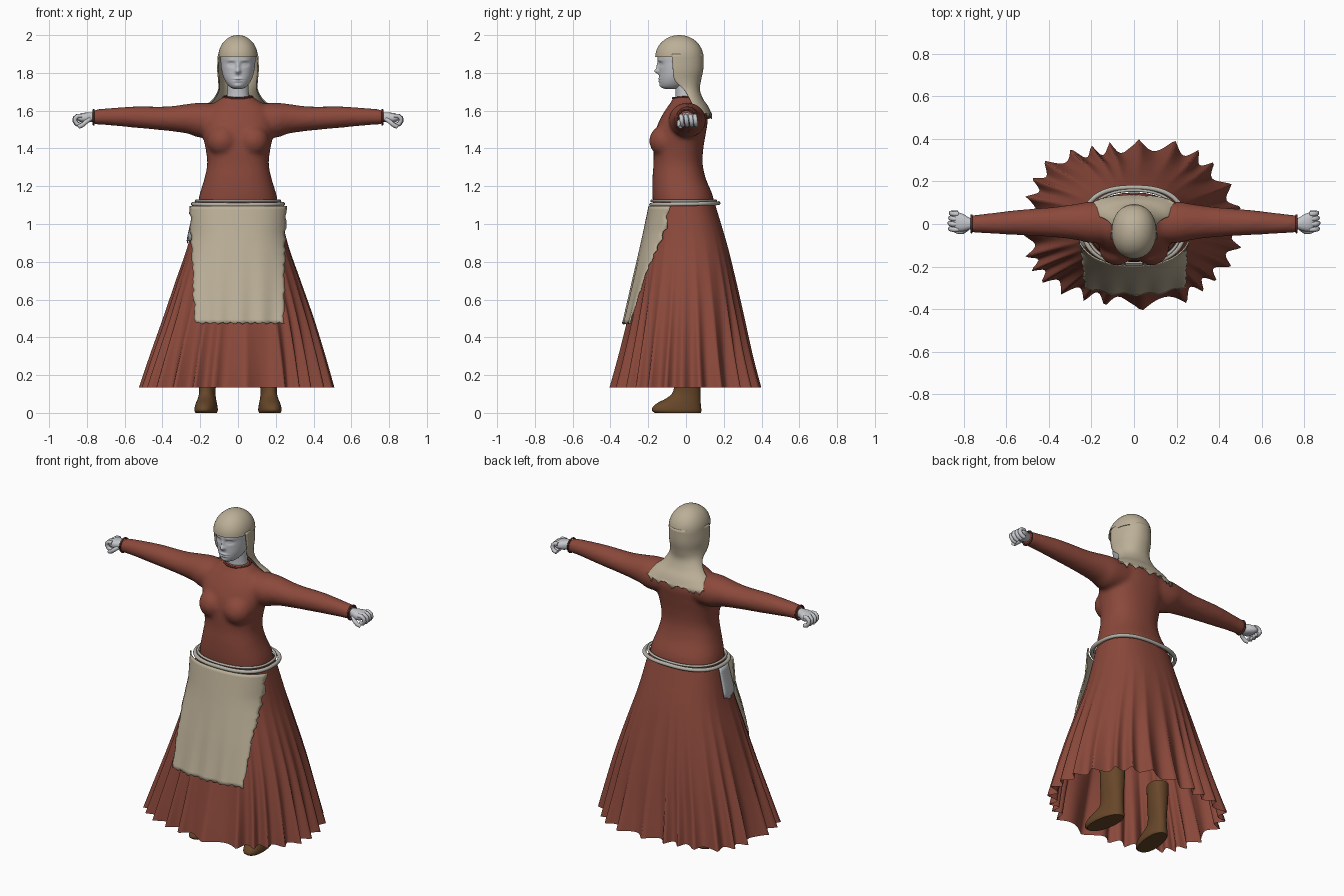
import bpy, bmesh, math, random
from mathutils import Vector

if "Cube" in bpy.data.objects:
    bpy.data.objects.remove(bpy.data.objects["Cube"])

random.seed(4)
N = 2.4  # roundness of the skirt and apron sections


def material(name, rgb):
    m = bpy.data.materials.new(name)
    m.diffuse_color = (*rgb, 1)
    m.use_nodes = True
    m.node_tree.nodes["Principled BSDF"].inputs["Base Color"].default_value = m.diffuse_color
    return m


RED = material("red_wool", (0.26, 0.066, 0.044))
DARK = material("dark_red_trim", (0.10, 0.024, 0.018))
LINEN = material("linen", (0.50, 0.43, 0.31))
SKIN = material("pale_skin", (0.56, 0.57, 0.60))
BELT = material("grey_cord", (0.46, 0.44, 0.39))
BROWN = material("brown_leather", (0.135, 0.062, 0.022))


def grid(name, rows, mat, closed=True, caps=True, thick=0):
    """Skin rows of points into a smooth sheet or tube."""
    bm = bmesh.new()
    vs = [[bm.verts.new(p) for p in r] for r in rows]
    n = len(rows[0])
    for a, b in zip(vs, vs[1:]):
        for j in range(n if closed else n - 1):
            k = (j + 1) % n
            bm.faces.new((a[j], a[k], b[k], b[j]))
    if closed and caps:
        bm.faces.new(vs[0])
        bm.faces.new(vs[-1])
    bmesh.ops.recalc_face_normals(bm, faces=bm.faces)
    for f in bm.faces:
        f.smooth = len(f.verts) == 4
    me = bpy.data.meshes.new(name)
    bm.to_mesh(me)
    bm.free()
    me.materials.append(mat)
    ob = bpy.data.objects.new(name, me)
    bpy.context.collection.objects.link(ob)
    if thick:
        mod = ob.modifiers.new("thickness", 'SOLIDIFY')
        mod.thickness = thick
        mod.offset = 0
    return ob


def smooth_keys(keys, steps):
    """Catmull-Rom interpolation of key tuples."""
    out = []
    for i in range(len(keys) - 1):
        q = [keys[max(0, min(len(keys) - 1, i + d))] for d in (-1, 0, 1, 2)]
        for s in range(steps):
            t = s / steps
            out.append([b + 0.5 * t * (c - a + t * (2*a - 5*b + 4*c - d + t * (3*(b - c) + d - a)))
                        for a, b, c, d in zip(*q)])
    return out + [list(keys[-1])]


def sp(v, n):
    return math.copysign(abs(v) ** (2 / n), v)


def loft(name, keys, mat, n=40, steps=5, expo=2.0, fn=None, **kw):
    """Keys are height, half width, front y, back y, centre x."""
    rows = []
    for z, hw, y0, y1, cx in smooth_keys(keys, steps):
        row = []
        for j in range(n):
            a = 2 * math.pi * j / n
            p = Vector((cx + hw * sp(math.cos(a), expo),
                        (y0 + y1) / 2 + (y1 - y0) / 2 * sp(math.sin(a), expo), z))
            row.append(fn(p, a) if fn else p)
        rows.append(row)
    return grid(name, rows, mat, **kw)


def tube(name, pts, radius, mat, cyclic=False):
    cu = bpy.data.curves.new(name, 'CURVE')
    cu.dimensions = '3D'
    cu.bevel_depth = radius
    cu.bevel_resolution = 3
    cu.use_fill_caps = True
    s = cu.splines.new('POLY')
    s.points.add(len(pts) - 1)
    for q, p in zip(s.points, pts):
        q.co = (*p, 1)
    s.use_cyclic_u = cyclic
    s.use_smooth = True
    cu.materials.append(mat)
    ob = bpy.data.objects.new(name, cu)
    bpy.context.collection.objects.link(ob)
    bpy.ops.object.select_all(action='DESELECT')
    ob.select_set(True)
    bpy.context.view_layer.objects.active = ob
    bpy.ops.object.convert(target='MESH')


def oval(f, n=40):
    return [f(math.cos(2 * math.pi * i / n), math.sin(2 * math.pi * i / n)) for i in range(n)]


# bodice: torso, bust and sleeves fused together
parts = [loft("bodice", [
    (1.08, .215, -.17, .15, 0), (1.15, .205, -.178, .142, 0), (1.24, .178, -.178, .105, 0),
    (1.32, .163, -.172, .088, 0), (1.40, .172, -.172, .092, 0), (1.48, .188, -.165, .105, 0),
    (1.55, .19, -.14, .115, 0), (1.61, .165, -.105, .10, 0), (1.645, .12, -.08, .075, 0),
    (1.675, .075, -.065, .055, 0)], RED, expo=2.3)]
for s in (1, -1):
    parts.append(loft("sleeve", [
        (.06, .085, -.09, .10, 1.55), (.20, .092, -.09, .105, 1.55), (.27, .078, -.075, .095, 1.557),
        (.38, .064, -.062, .08, 1.558), (.55, .056, -.052, .066, 1.566), (.70, .044, -.044, .048, 1.568),
        (.768, .040, -.04, .042, 1.565)], RED, n=32,
        fn=lambda p, a, s=s: Vector((p.z * s, p.y, p.x))))
    parts.append(loft("bust", [
        (1.44 + .085 * math.sin(u), .082 * math.cos(u) + .001, -.11 - .084 * math.cos(u) - .001,
         -.11 + .084 * math.cos(u), s * .082) for u in [math.pi * (i / 10 - .5) for i in range(11)]],
        RED, steps=1))
bpy.ops.object.select_all(action='DESELECT')
for o in parts:
    o.select_set(True)
bpy.context.view_layer.objects.active = parts[0]
bpy.ops.object.join()
rm = parts[0].modifiers.new("fuse", 'REMESH')
rm.mode = 'VOXEL'
rm.voxel_size = 0.012
rm.use_smooth_shade = True
sm = parts[0].modifiers.new("soften", 'SMOOTH')
sm.iterations = 6

# trims at the collar and cuffs
tube("collar_trim", oval(lambda c, s: (.076 * c, -.005 + .063 * s, 1.672 + .006 * s)), .006, DARK, True)
for side in (1, -1):
    tube("cuff_trim", oval(lambda c, s: (side * .764, .001 + .04 * c, 1.565 + .04 * s)), .005, DARK, True)

# skirt: flared open bell with pleats deepening to the hem
SKIRT = [(1.11, .215, -.172, .152, 0), (.9, .262, -.215, .215, 0), (.7, .328, -.258, .262, 0),
         (.5, .392, -.298, .302, 0), (.3, .45, -.338, .338, -.006), (.135, .492, -.372, .372, -.012)]


def pleat(p, a):
    t = max(0, (1.05 - p.z) / .915) ** 2.2
    w = 26 * a + 1.6 * math.sin(3 * a + 1) + 1.1 * math.sin(7 * a)
    d = t * (.030 * (1 - 2 * abs(math.sin(w / 2))) + .012 * math.sin(5 * a + 2))
    return p + Vector((math.cos(a), math.sin(a), 0)) * d


loft("skirt", SKIRT, RED, n=234, steps=6, expo=N, fn=pleat, caps=False)


def skirt_at(z):
    for a, b in zip(SKIRT, SKIRT[1:]):
        if z >= b[0]:
            t = (a[0] - z) / (a[0] - b[0])
            return [u + (v - u) * t for u, v in zip(a, b)]
    return SKIRT[-1]


# apron: cloth following the skirt front, with frayed sides and hem folds
rows = []
for i in range(33):
    t = i / 32
    z = 1.095 - .62 * t
    _, hw, y0, _, _ = skirt_at(z)
    a, b = max(hw + .022, .272), y0 - .02
    left = -.258 + .03 * max(0, t - .2) + random.uniform(0, .014)
    right = .258 - .012 * t - random.uniform(0, .012)
    row = []
    for j in range(37):
        x = left + (right - left) * j / 36
        y = b * (1 - (abs(x) / a) ** N) ** (1 / N)
        y -= .006 * t * t * (1 + math.sin(x * 55 + 1))
        row.append((x, y, z + (.006 * math.sin(j * 1.9) if i == 32 else 0)))
    rows.append(row)
grid("apron", rows, LINEN, closed=False, thick=.007)

# pale lining patch beside the apron on one hip
rows = []
for i in range(7):
    z = 1.09 - .17 * i / 6
    _, hw, y0, _, _ = skirt_at(z)
    rows.append([(-(hw + .012) * sp(math.cos(u), N), (y0 - .01) * sp(math.sin(u), N),
                  z - (random.uniform(0, .03) if i == 6 else 0))
                 for u in [-.05 + .55 * j / 8 for j in range(9)]])
grid("hip_lining", rows, SKIN, closed=False, thick=.004)

# belt cord
tube("belt", oval(lambda c, s: (.238 * sp(c, 2.5), -.006 + .178 * sp(s, 2.5), 1.106 + .004 * s), 72),
     .011, BELT, True)
tube("belt_inner_cord", oval(lambda c, s: (.222 * sp(c, 2.3), -.012 + .17 * sp(s, 2.3), 1.122), 72),
     .007, BELT, True)


# head: face features are soft bumps on the front
def bump(p, x, z, sx, sz, amp):
    return amp * math.exp(-((p.x - x) / sx) ** 2 - ((p.z - z) / sz) ** 2)


def face(p, a):
    if p.y < -.04:
        y = bump(p, 0, 1.808, .013, .013, -.022) + bump(p, 0, 1.835, .010, .025, -.012)
        y += bump(p, 0, 1.768, .024, .006, -.008) + bump(p, 0, 1.756, .02, .005, -.007)
        y += bump(p, 0, 1.762, .024, .0025, .005) + bump(p, 0, 1.733, .02, .012, -.005)
        for s in (1, -1):
            y += bump(p, s * .036, 1.846, .018, .011, .011) + bump(p, s * .036, 1.845, .011, .006, -.007)
            y += bump(p, s * .036, 1.866, .022, .006, -.004)
        p.y += y
    return p


loft("head", [(1.715, .022, -.112, -.04, 0), (1.725, .042, -.13, -.015, 0), (1.745, .06, -.138, .01, 0),
              (1.775, .076, -.141, .04, 0), (1.81, .086, -.142, .06, 0), (1.85, .091, -.145, .07, 0),
              (1.90, .092, -.15, .075, 0), (1.95, .07, -.12, .05, 0)],
     SKIN, n=96, steps=9, expo=2.1, fn=face)
loft("neck", [(1.63, .068, -.06, .055, 0), (1.68, .058, -.055, .048, 0), (1.76, .055, -.06, .045, 0)],
     SKIN)

# head covering: domed cap and a veil falling to the shoulders
loft("cap", [(1.883 + .117 * math.sin(u), .104 * math.cos(u) + .001, -.036 - .127 * math.cos(u),
              -.035 + .127 * math.cos(u), 0) for u in [math.pi / 2 * i / 12 for i in range(13)]],
     LINEN, n=48, steps=1, expo=2.15)
rows = []
veil = smooth_keys([(1.90, .103, .09, -.075), (1.82, .107, .088, -.07), (1.76, .102, .076, -.06),
                    (1.71, .102, .07, -.01), (1.66, .13, .088, .02), (1.62, .175, .115, .04),
                    (1.575, .205, .135, .075)], 4)
for i, (z, hw, yb, yf) in enumerate(veil):
    rows.append([(hw * sp(math.sin(u), 2.2), yf + (yb - yf) * sp(math.cos(u), 2.2),
                  z - (random.uniform(-.012, .02) if i == len(veil) - 1 else 0))
                 for u in [math.pi * (j / 36 - .5) for j in range(37)]])
grid("veil", rows, LINEN, closed=False, thick=.007)

# hands with curled fingers, and boots
for s in (1, -1):
    loft("palm", [(.745, .024, -.024, .026, 1.565), (.775, .025, -.026, .03, 1.566),
                  (.80, .027, -.034, .045, 1.563), (.83, .024, -.035, .055, 1.562),
                  (.85, .012, -.028, .05, 1.563)], SKIN, n=24, expo=2.4,
         fn=lambda p, a: Vector((p.z * s, p.y, p.x)))
    for k, y in enumerate((-.026, -.001, .024, .047)):
        r = .003 * abs(k - 1)
        tube("finger", [(s * x, y + d, z) for x, d, z in (
            (.825, 0, 1.572), (.85 - r, 0, 1.573), (.864 - r, .002, 1.562),
            (.866 - r, .004, 1.546), (.856 - r, .006, 1.53), (.836 - r, .006, 1.523))], .0115, SKIN)
    tube("thumb", [(s * .785, -.022, 1.555), (s * .805, -.036, 1.54),
                   (s * .825, -.036, 1.523), (s * .843, -.028, 1.515)], .0115, SKIN)
    c = s * .163
    loft("boot", [(0.0, .054, -.165, .078, c), (.012, .059, -.18, .082, c), (.03, .058, -.176, .08, c),
                  (.052, .053, -.152, .078, c), (.075, .047, -.108, .077, c), (.10, .043, -.076, .076, c),
                  (.14, .044, -.063, .076, c), (.22, .052, -.062, .078, c), (.33, .058, -.062, .08, c)],
         BROWN, expo=2.2, fn=lambda p, a: p + Vector((s * -.12 * p.y, 0, 0)))
